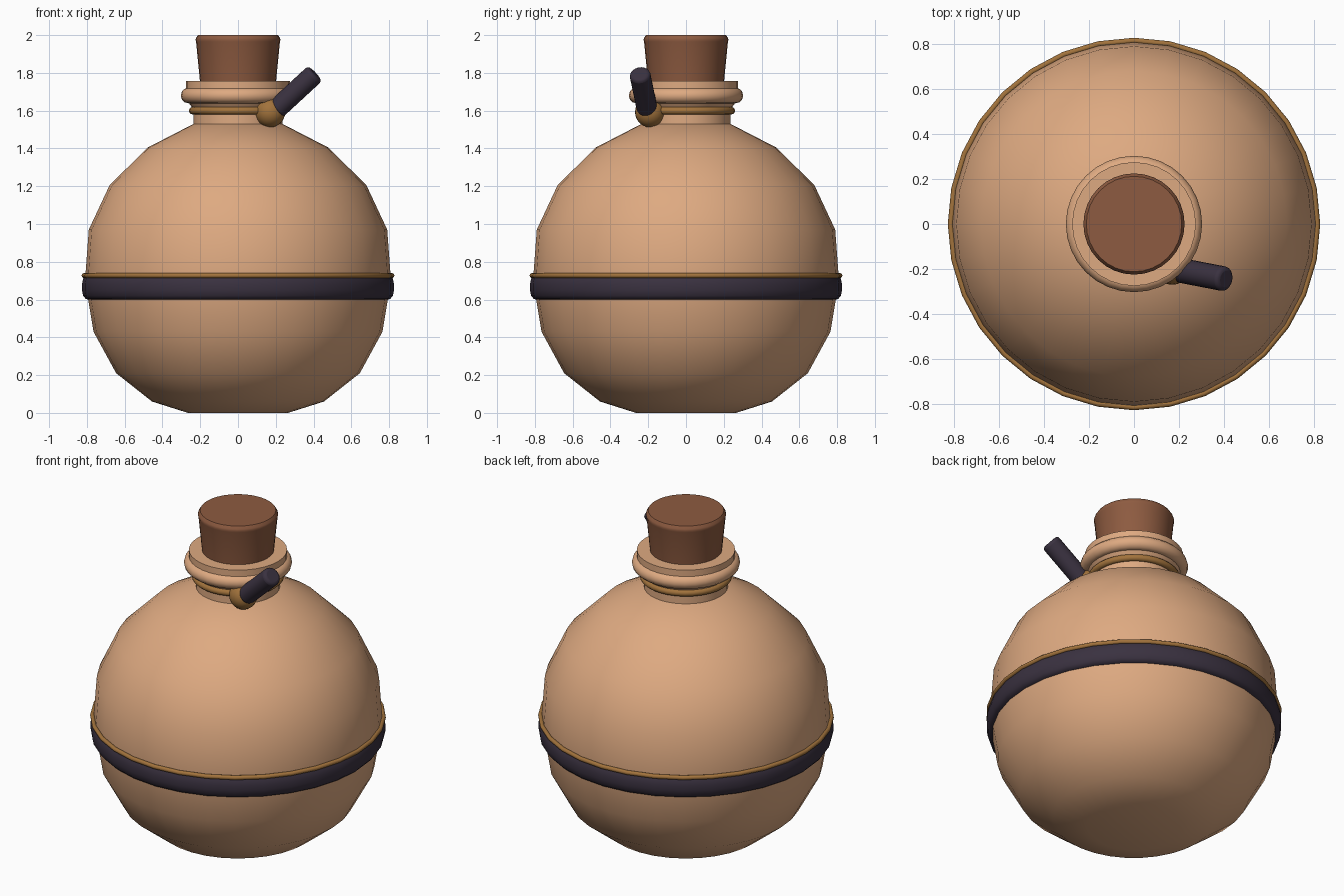
import bpy, bmesh, math
from mathutils import Vector

cube = bpy.data.objects.get("Cube")
if cube:
    bpy.data.objects.remove(cube, do_unlink=True)


def material(name, rgb):
    m = bpy.data.materials.new(name)
    m.use_nodes = True
    m.diffuse_color = (*rgb, 1)
    m.node_tree.nodes["Principled BSDF"].inputs["Base Color"].default_value = (*rgb, 1)
    return m


tan = material("tan clay", (0.73, 0.40, 0.22))
cork_brown = material("cork brown", (0.27, 0.105, 0.052))
dark = material("dark leather", (0.042, 0.031, 0.051))
gold = material("old gold", (0.36, 0.17, 0.045))


def finish(ob, name, mat, angle):
    ob.name = name
    ob.data.materials.clear()
    ob.data.materials.append(mat)
    bpy.ops.object.select_all(action="DESELECT")
    ob.select_set(True)
    bpy.context.view_layer.objects.active = ob
    bpy.ops.object.shade_smooth_by_angle(angle=math.radians(angle))
    return ob


def lathe(name, profile, mat, closed=False, sides=32, angle=32):
    """Spin a (radius, height) profile about z; open profiles get end caps."""
    bm = bmesh.new()
    rings = []
    for r, z in profile:
        rings.append([bm.verts.new((r * math.cos(a), r * math.sin(a), z))
                      for a in (math.tau * i / sides for i in range(sides))])
    pairs = list(zip(rings, rings[1:]))
    if closed:
        pairs.append((rings[-1], rings[0]))
    else:
        bm.faces.new(rings[0])
        bm.faces.new(rings[-1])
    for low, high in pairs:
        for i in range(sides):
            j = (i + 1) % sides
            bm.faces.new((low[i], low[j], high[j], high[i]))
    bmesh.ops.recalc_face_normals(bm, faces=bm.faces)
    mesh = bpy.data.meshes.new(name)
    bm.to_mesh(mesh)
    bm.free()
    ob = bpy.data.objects.new(name, mesh)
    bpy.context.collection.objects.link(ob)
    return finish(ob, name, mat, angle)


def torus(name, major, minor, z, mat):
    bpy.ops.mesh.primitive_torus_add(major_segments=32, minor_segments=12,
                                     major_radius=major, minor_radius=minor,
                                     location=(0, 0, z))
    return finish(bpy.context.object, name, mat, 60)


# Round body with a flat foot
lathe("body", [(0.265, 0), (0.455, 0.06), (0.645, 0.21), (0.765, 0.43), (0.81, 0.70),
               (0.79, 0.97), (0.68, 1.205), (0.478, 1.405), (0.235, 1.53)], tan)

# Neck, rolled lip and rim
lathe("neck", [(0.235, 1.50), (0.235, 1.70)], tan)
torus("lip_roll", 0.262, 0.041, 1.68, tan)
lathe("rim", [(0.245, 1.62), (0.275, 1.66), (0.275, 1.757)], tan)

# Tapered stopper
lathe("stopper", [(0.198, 1.72), (0.222, 1.965), (0.225, 1.975), (0.222, 1.985),
                  (0.212, 2.0)], cork_brown, angle=40)

# Leather belt with its gold trim
lathe("belt", [(0.78, 0.60), (0.805, 0.602), (0.82, 0.62), (0.826, 0.65), (0.826, 0.68),
               (0.82, 0.71), (0.808, 0.728), (0.78, 0.73)], dark, closed=True, angle=60)
torus("belt_trim", 0.815, 0.013, 0.727, gold)

# Cord round the neck and its knot
torus("neck_cord", 0.24, 0.02, 1.60, gold)
bpy.ops.mesh.primitive_uv_sphere_add(segments=24, ring_count=12, radius=0.08,
                                     location=(0.17, -0.19, 1.592))
finish(bpy.context.object, "knot", gold, 60)

# Toggle peg leaning out of the knot
start, end = Vector((0.2, -0.205, 1.605)), Vector((0.408, -0.245, 1.797))
axis = end - start
bpy.ops.mesh.primitive_cylinder_add(vertices=20, radius=0.055, depth=axis.length,
                                    location=(start + end) / 2,
                                    rotation=axis.to_track_quat("Z", "Y").to_euler())
peg = bpy.context.object
bevel = peg.modifiers.new("rounded_ends", "BEVEL")
bevel.width = 0.018
bevel.segments = 3
bevel.limit_method = "ANGLE"
bevel.angle_limit = math.radians(50)
finish(peg, "toggle_peg", dark, 40)
